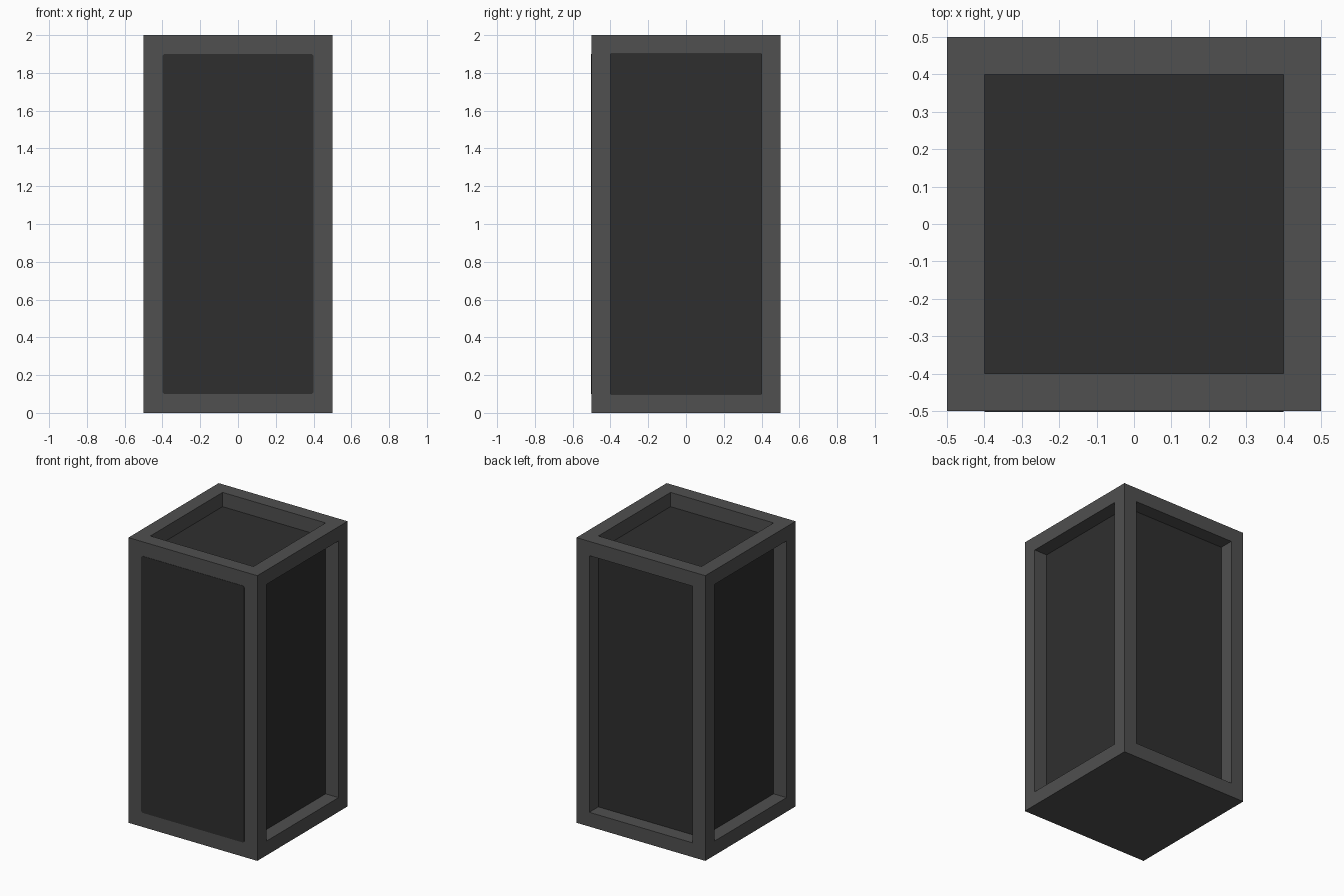
import bpy
import bmesh
from mathutils import Matrix

cube = bpy.data.objects.get("Cube")
if cube:
    bpy.data.objects.remove(cube, do_unlink=True)

BORDER = 0.1    # width of the frame bars
RECESS = 0.1    # depth of the sunken panels
PLATE = 0.002   # thickness of the flush front panel


def material(name, value):
    m = bpy.data.materials.new(name)
    m.use_nodes = True
    colour = (value, value, value, 1)
    m.diffuse_color = colour
    bsdf = m.node_tree.nodes["Principled BSDF"]
    bsdf.inputs["Base Color"].default_value = colour
    bsdf.inputs["Roughness"].default_value = 0.8
    return m


def box(size, centre):
    bm = bmesh.new()
    bmesh.ops.create_cube(bm, size=1, matrix=Matrix.Translation(centre) @ Matrix.Diagonal((*size, 1)))
    bm.normal_update()
    return bm


def finish(bm, name, *mats):
    mesh = bpy.data.meshes.new(name)
    bm.to_mesh(mesh)
    bm.free()
    for m in mats:
        mesh.materials.append(m)
    obj = bpy.data.objects.new(name, mesh)
    bpy.context.collection.objects.link(obj)
    return obj


frame_grey = material("frame grey", 0.08)
panel_grey = material("panel dark grey", 0.028)

# Cabinet: sunken dark panels on the top, back and both sides; plain front and base
bm = box((1, 1, 2), (0, 0, 1))
panels = [f for f in bm.faces if f.normal.z > -0.5 and f.normal.y > -0.5]
bmesh.ops.inset_individual(bm, faces=panels, thickness=BORDER, use_even_offset=True)
bmesh.ops.inset_individual(bm, faces=panels, thickness=0, depth=-RECESS)
for f in panels:
    f.material_index = 1
finish(bm, "cabinet_frame", frame_grey, panel_grey)

# Front panel: flush plate with slightly clipped corners
bm = box((0.8, PLATE, 1.8), (0, -0.5 - PLATE / 2, 1))
corners = [e for e in bm.edges if abs(e.verts[0].co.y - e.verts[1].co.y) > PLATE / 2]
bmesh.ops.bevel(bm, geom=corners, offset=0.01, segments=1, affect='EDGES')
finish(bm, "front_panel", panel_grey)
